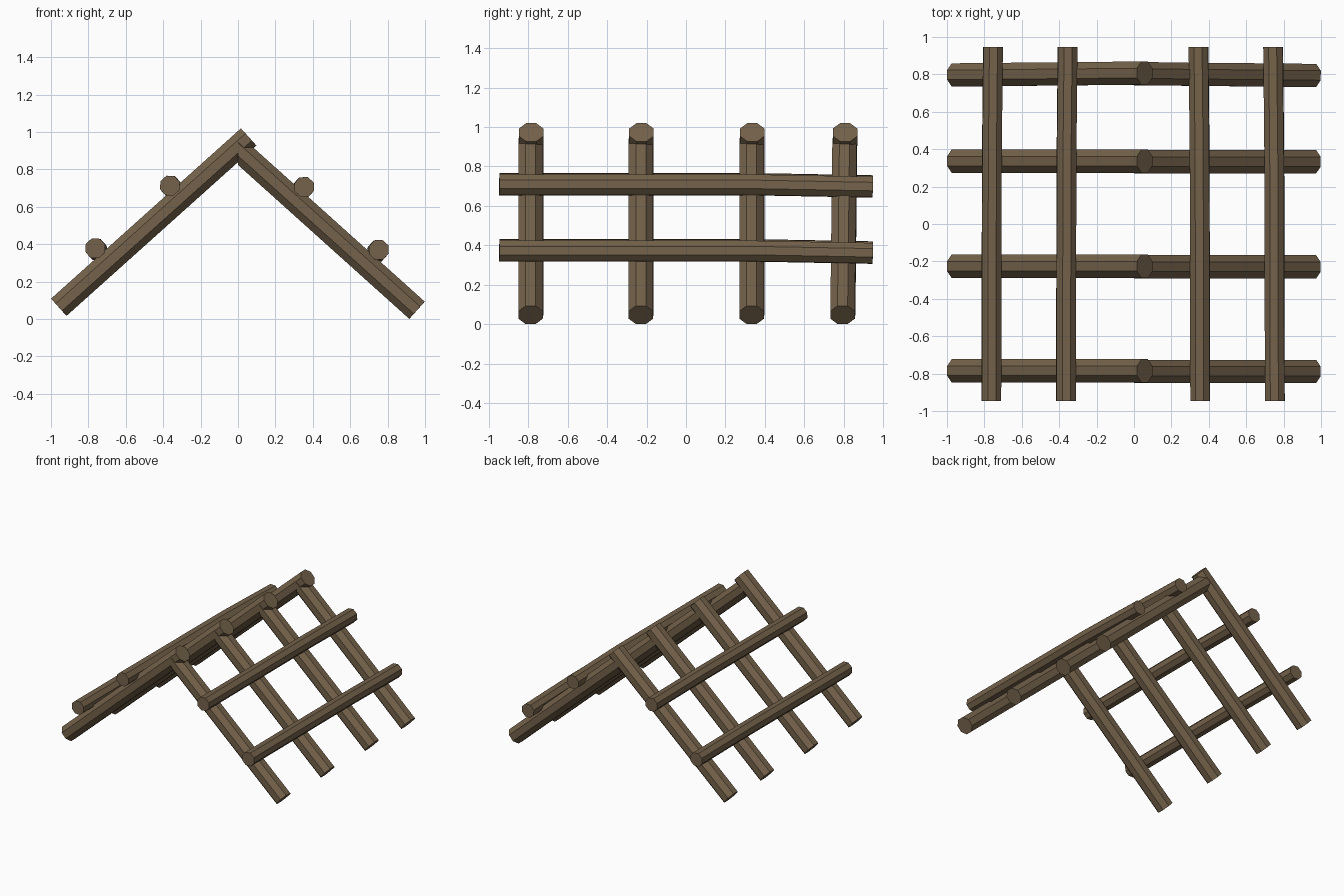
import bpy, bmesh, math
from mathutils import Vector

if "Cube" in bpy.data.objects:
    bpy.data.objects.remove(bpy.data.objects["Cube"])

wood = bpy.data.materials.new("weathered brown wood")
wood.diffuse_color = (0.175, 0.122, 0.069, 1)
wood.use_nodes = True
wood.node_tree.nodes["Principled BSDF"].inputs["Base Color"].default_value = wood.diffuse_color

SIDES = 8


def log(name, path, side, half_width, plumb_x=None):
    """Eight-sided log along path; half_width is measured to the flats.
    plumb_x trims the last end vertically at that x."""
    pts = [Vector(p) for p in path]
    d = (pts[-1] - pts[0]).normalized()
    u = Vector(side)
    u = (u - d * u.dot(d)).normalized()
    v = d.cross(u)
    r = half_width / math.cos(math.pi / SIDES)
    bm = bmesh.new()
    rings = []
    for p in pts:
        ring = []
        for k in range(SIDES):
            a = 2 * math.pi * (k + 0.5) / SIDES
            q = p + u * (r * math.cos(a)) + v * (r * math.sin(a))
            if plumb_x is not None and p is pts[-1]:
                q += d * ((plumb_x - q.x) / d.x)
            ring.append(bm.verts.new(q))
        rings.append(ring)
    for a, b in zip(rings, rings[1:]):
        for k in range(SIDES):
            n = (k + 1) % SIDES
            bm.faces.new((a[k], a[n], b[n], b[k]))
    bm.faces.new(rings[0])
    bm.faces.new(rings[-1])
    bmesh.ops.recalc_face_normals(bm, faces=bm.faces)
    mesh = bpy.data.meshes.new(name)
    bm.to_mesh(mesh)
    bm.free()
    mesh.materials.append(wood)
    ob = bpy.data.objects.new(name, mesh)
    bpy.context.collection.objects.link(ob)
    return ob


# Rafter pairs: the left one runs past the ridge, the right one butts into it
rafter_rows = [(-0.785, -0.785), (-0.226, -0.226), (0.336, 0.336), (0.797, 0.807)]
for i, (y_eave, y_ridge) in enumerate(rafter_rows, 1):
    log(f"left_rafter_{i}", [(-0.958, y_eave, 0.063), (0.057, y_ridge, 0.973)],
        (0, 1, 0), 0.062)
    log(f"right_rafter_{i}", [(0.957, y_eave - 0.003, 0.047), (0.0, y_ridge - 0.003, 0.907)],
        (0, 1, 0), 0.062, plumb_x=0.0)

# Purlins laid across the rafters, sagging slightly at the rear
purlins = {
    "left_lower_purlin": (-0.763, 0.378),
    "left_upper_purlin": (-0.364, 0.713),
    "right_upper_purlin": (0.354, 0.706),
    "right_lower_purlin": (0.753, 0.370),
}
for name, (x, z) in purlins.items():
    s = 1 if x < 0 else -1
    log(name, [(x, -0.947, z), (x + 0.003 * s, 0.36, z), (x + 0.009 * s, 0.947, z - 0.011)],
        (0.744, 0, 0.668 * s), 0.052)
